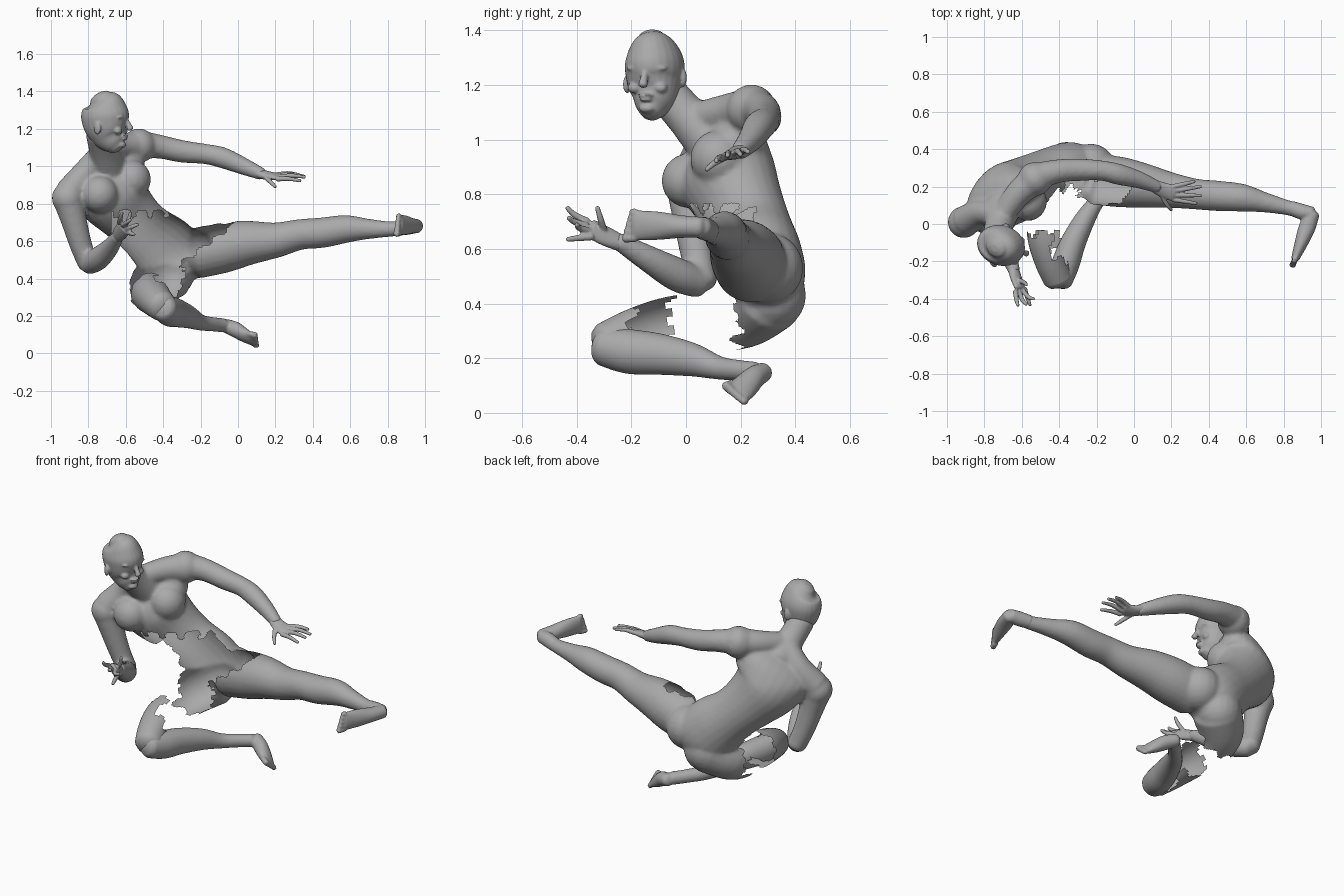
import bpy, bmesh, math
from mathutils import Vector as V, Matrix

skin = bpy.data.materials.new("grey skin")
skin.diffuse_color = (0.40, 0.40, 0.40, 1)


def catmull(a, b, c, d, t):
    return 0.5 * (2 * b + (c - a) * t + (2 * a - 5 * b + 4 * c - d) * t ** 2
                  + (3 * b - a - 3 * c + d) * t ** 3)


def loft(bm, pts, side=(0, 0, 1), side2=None, seg=5, n=24):
    """Smooth closed tube; pts are (x, y, z, radius along side, other radius)."""
    k = [tuple(p) + ((p[3],) if len(p) == 4 else ()) for p in pts]
    side, side2 = V(side), V(side2 or side)
    k = [k[0]] + k + [k[-1]]
    rows = []
    for i in range(1, len(k) - 2):
        for s in range(seg):
            rows.append([catmull(k[i-1][j], k[i][j], k[i+1][j], k[i+2][j], s / seg) for j in range(5)])
    rows.append(list(k[-1]))
    # rounded ends
    for end, nxt in ((0, 1), (-1, -2)):
        c, d = V(rows[end][:3]), V(rows[end][:3]) - V(rows[nxt][:3])
        d = d.normalized() * min(rows[end][3:]) * 0.5
        caps = [list(c + d * f) + [r * g for r in rows[end][3:]] for f, g in ((0.6, 0.8), (1, 0.35))]
        rows = caps[::-1] + rows if end == 0 else rows + caps
    rings = []
    for i, r in enumerate(rows):
        t = V(rows[min(i + 1, len(rows) - 1)][:3]) - V(rows[max(i - 1, 0)][:3])
        t.normalize()
        s = side.lerp(side2, i / (len(rows) - 1))
        s = (s - t * s.dot(t)).normalized()
        o = t.cross(s)
        rings.append([bm.verts.new(V(r[:3]) + s * r[3] * math.cos(a) + o * r[4] * math.sin(a))
                      for a in (2 * math.pi * j / n for j in range(n))])
    for a, b in zip(rings, rings[1:]):
        for j in range(n):
            bm.faces.new((a[j], a[(j + 1) % n], b[(j + 1) % n], b[j]))
    bm.faces.new(rings[0])
    bm.faces.new(rings[-1])


def ball(bm, c, r, yaw=0):
    r = (r, r, r) if isinstance(r, (int, float)) else r
    m = Matrix.Translation(c) @ Matrix.Rotation(math.radians(yaw), 4, 'Z') @ Matrix.Diagonal((*r, 1))
    bmesh.ops.create_uvsphere(bm, u_segments=20, v_segments=12, radius=1, matrix=m)


def finish(bm, name, voxel=0, smooth=4, hole=None):
    """Fuse the volumes, soften them and remove the open areas."""
    bmesh.ops.recalc_face_normals(bm, faces=bm.faces)
    me = bpy.data.meshes.new(name)
    bm.to_mesh(me)
    bm.free()
    ob = bpy.data.objects.new(name, me)
    bpy.context.collection.objects.link(ob)
    if voxel:
        m = ob.modifiers.new("fuse", 'REMESH')
        m.mode, m.voxel_size = 'VOXEL', voxel
        m = ob.modifiers.new("soften", 'SMOOTH')
        m.factor, m.iterations = 0.5, smooth
        dg = bpy.context.evaluated_depsgraph_get()
        ob.data = bpy.data.meshes.new_from_object(ob.evaluated_get(dg))
        ob.modifiers.clear()
        ob.data.name = name
    if hole:
        b = bmesh.new()
        b.from_mesh(ob.data)
        gone = [f for f in b.faces if hole(f.calc_center_median())]
        bmesh.ops.delete(b, geom=gone, context='FACES')
        b.to_mesh(ob.data)
        b.free()
    ob.data.materials.clear()
    ob.data.materials.append(skin)
    for p in ob.data.polygons:
        p.use_smooth = True
        p.material_index = 0
    return ob


# body: torso, neck, arms and the extended leg fused together
b = bmesh.new()
loft(b, [(-.72, .10, 1.00, .22, .08), (-.70, .13, .94, .23, .14), (-.67, .16, .85, .20, .17),
         (-.59, .21, .75, .165, .15), (-.50, .25, .66, .155, .14), (-.40, .27, .57, .18, .155),
         (-.33, .28, .49, .18, .155), (-.29, .27, .43, .12, .11)],
     side=(.72, .43, .54), side2=(.72, .05, .6))
loft(b, [(-.74, -.08, 1.18, .075), (-.72, 0, 1.09, .078), (-.70, .09, 1.0, .10)])       # neck
loft(b, [(-.70, .05, 1.08, .06), (-.62, .16, 1.10, .07), (-.54, .23, 1.11, .08)])       # trapezius
loft(b, [(-.74, .05, 1.06, .06), (-.82, .06, .96, .07), (-.90, .02, .86, .08)])
ball(b, (-.53, .24, 1.11), .092)                                                        # deltoids
ball(b, (-.91, .01, .83), .086)
ball(b, (-.74, .01, .85), .10)                                                          # chest
ball(b, (-.57, .12, .93), .105)
ball(b, (-.23, .30, .53), .13)                                                          # buttocks
ball(b, (-.36, .31, .43), .13)
loft(b, [(-.56, .24, 1.12, .08), (-.42, .28, 1.105, .064), (-.30, .29, 1.08, .06), (-.17, .285, 1.065, .054),
         (-.08, .265, 1.045, .056), (.03, .235, 1.0, .046), (.13, .195, .957, .033)])   # reaching arm
loft(b, [(-.91, .01, .83, .083), (-.88, .02, .72, .07), (-.84, .04, .58, .06), (-.80, .06, .475, .055)])
loft(b, [(-.80, .05, .475, .055), (-.75, -.03, .505, .062), (-.69, -.13, .56, .05), (-.64, -.25, .63, .033)])
loft(b, [(-.22, .24, .535, .135), (-.08, .225, .565, .135), (.05, .205, .59, .12), (.20, .18, .605, .095),
         (.33, .16, .635, .082), (.45, .15, .645, .081), (.58, .14, .665, .074), (.70, .115, .665, .054),
         (.83, .085, .665, .04), (.92, .06, .68, .042)])                                # kicking leg
loft(b, [(-.36, .30, .43, .14), (-.45, .22, .37, .13), (-.48, .12, .34, .12)], side=(0, .3, 1))  # thigh stump


def body_hole(p):
    jag = .015 * math.sin(p.x * 70) + .012 * math.sin(p.z * 110)
    belly = (-.03 < p.y < .25 + jag and p.x > -.68 and p.z < .75 + jag
             and p.x < -.07 + 1.3 * (p.z - .66) + jag)
    stump = p.y < .19 + jag and -.68 < p.x < -.28 and p.z < .46 and p.y > -.03
    return belly or stump


finish(b, "body", .011, 5, body_hole)

# head with facial features
b = bmesh.new()
loft(b, [(-.735, -.125, 1.365, .065, .055), (-.72, -.12, 1.335, .108, .087), (-.712, -.115, 1.28, .130, .107),
         (-.705, -.115, 1.22, .122, .102), (-.685, -.115, 1.165, .098, .087), (-.66, -.125, 1.125, .07, .065),
         (-.645, -.13, 1.105, .05, .045)], side=(.95, -.3, 0))
F, L = V((.95, -.3, 0)), V((.3, .95, 0))
face = V((-.71, -.115, 0))


def spot(f, s, z):
    return face + F * f + L * s + V((0, 0, z))


loft(b, [(*spot(.118, 0, 1.25), .012), (*spot(.133, 0, 1.22), .014), (*spot(.142, 0, 1.20), .018)])  # nose
for s in (-1, 1):
    ball(b, spot(.098, s * .042, 1.262), (.02, .036, .010), -17)    # brow
    ball(b, spot(.088, s * .05, 1.19), (.022, .026, .02), -17)      # cheek
    ball(b, spot(-.01, s * .108, 1.215 + s * .012), (.022, .012, .034), -17 + s * 20)   # ear
ball(b, spot(.112, 0, 1.163), (.016, .028, .007), -17)              # lips
ball(b, spot(.109, 0, 1.147), (.015, .024, .007), -17)
ball(b, spot(.092, 0, 1.115), (.024, .03, .018), -17)               # chin
finish(b, "head", .006, 2)


# hands: palm plus five bent fingers
def hand(name, palm, side, fingers):
    b = bmesh.new()
    loft(b, palm, side=side, n=16)
    for base, tip, lift in fingers:
        a, t = V(base), V(tip)
        m = a.lerp(t, .5) + V(lift)
        loft(b, [(*a, .014), (*m, .012), (*t, .009)], n=10, seg=3)
    finish(b, name, .005, 2)


hand("left_hand", [(.11, .203, .963, .035, .026), (.16, .18, .95, .042, .022), (.215, .165, .945, .046, .016)],
     (.2, 1, .25),
     [((.21, .20, .955), (.325, .228, .955), (0, 0, .008)), ((.22, .178, .95), (.358, .20, .945), (0, 0, .01)),
      ((.22, .155, .942), (.358, .152, .942), (0, 0, .008)), ((.21, .13, .932), (.335, .11, .922), (0, 0, .006)),
      ((.15, .15, .94), (.20, .075, .89), (0, -.008, 0))])
hand("right_hand", [(-.645, -.24, .622, .033, .028), (-.63, -.29, .645, .042, .024), (-.61, -.345, .672, .044, .018)],
     (.6, -.2, -.7),
     [((-.635, -.36, .70), (-.62, -.435, .752), (0, -.012, 0)), ((-.615, -.365, .685), (-.575, -.43, .715), (0, -.012, 0)),
      ((-.595, -.355, .665), (-.535, -.40, .69), (0, -.014, 0)), ((-.585, -.345, .645), (-.555, -.435, .635), (0, -.005, 0)),
      ((-.62, -.30, .665), (-.575, -.325, .753), (.01, 0, 0))])


# feet: wedge along the sole plus a row of toes
def foot(b, rows, side, ahead, toe_r=.016):
    loft(b, rows, side=side, n=20)
    c, s, a = V(rows[-1][:3]), V(side).normalized(), V(ahead).normalized()
    for i in range(5):
        p = c + s * (i - 2) * rows[-1][3] * .42
        loft(b, [(*p, toe_r), (*(p + a * (.042 - .006 * i)), toe_r * (1.1 - .08 * i))], n=10, seg=3)


b = bmesh.new()
foot(b, [(.955, .055, .68, .038, .038), (.925, -.02, .682, .042, .045), (.895, -.10, .685, .052, .036),
         (.862, -.185, .687, .056, .022)], (0, 0, 1), (-.4, -1, 0))
loft(b, [(.84, .085, .667, .039), (.90, .065, .675, .042), (.95, .055, .68, .038)])
finish(b, "left_foot", .007, 2)

# folded leg: open thigh shell, then calf and foot
b = bmesh.new()
loft(b, [(-.46, .06, .33, .115, .12), (-.46, -.08, .315, .105, .108), (-.44, -.20, .285, .092, .09),
         (-.405, -.295, .25, .08, .08)], side=(0, .2, 1), n=40, seg=8)


def thigh_hole(p):
    jag = .018 * math.sin(p.z * 90) + .012 * math.sin(p.x * 60)
    return p.y > -.05 + jag or (p.y > -.20 + jag and p.x > -.42 + jag)


finish(b, "right_thigh", hole=thigh_hole)

b = bmesh.new()
loft(b, [(-.40, -.305, .245, .072, .07), (-.365, -.21, .225, .082, .075), (-.325, -.10, .215, .076, .068),
         (-.265, .02, .195, .062, .056), (-.20, .12, .165, .043, .042), (-.13, .20, .155, .038, .038),
         (-.08, .25, .15, .038, .038)])
foot(b, [(-.075, .285, .15, .036, .036), (-.02, .25, .13, .042, .042), (.03, .22, .10, .048, .035),
         (.075, .19, .075, .052, .022)], (.35, .55, -.65), (.8, -.45, -.2))
finish(b, "right_lower_leg", .008, 3)
